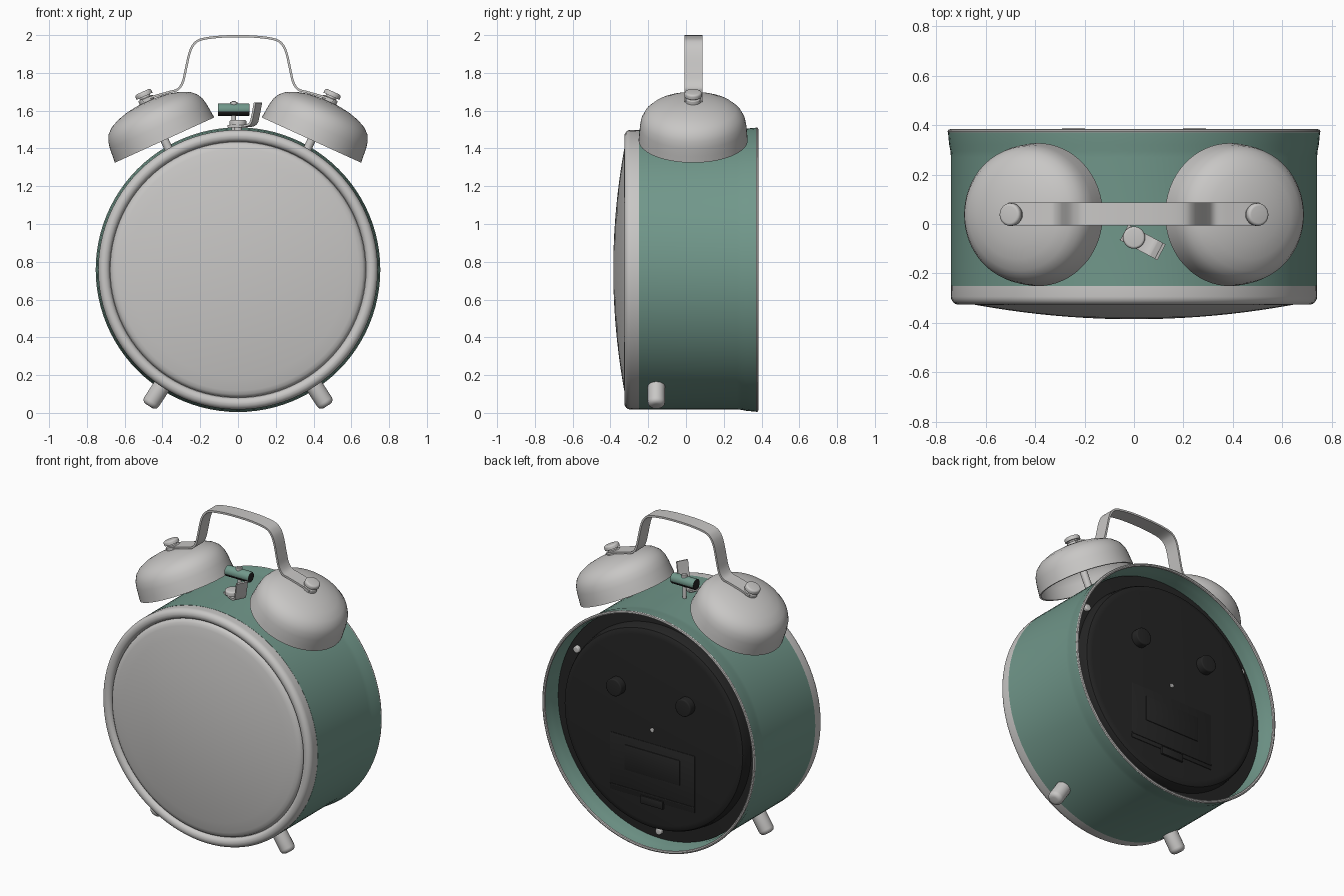
import bpy, bmesh, math
from mathutils import Matrix, Vector

if "Cube" in bpy.data.objects:
    bpy.data.objects.remove(bpy.data.objects["Cube"])

CZ = 0.758          # height of the case axis
TILT = math.radians(24.5)


def material(name, rgb):
    m = bpy.data.materials.new(name)
    m.diffuse_color = (*rgb, 1)
    m.use_nodes = True
    m.node_tree.nodes["Principled BSDF"].inputs["Base Color"].default_value = m.diffuse_color
    return m


GREEN = material("sage_green", (0.165, 0.312, 0.257))
METAL = material("warm_grey_metal", (0.58, 0.57, 0.56))
BLACK = material("black_plastic", (0.018, 0.018, 0.018))


def finish(bm, name, mat, matrix=None, angle=35):
    bmesh.ops.remove_doubles(bm, verts=bm.verts, dist=1e-5)
    bmesh.ops.recalc_face_normals(bm, faces=bm.faces)
    if matrix:
        bm.transform(matrix)
    me = bpy.data.meshes.new(name)
    bm.to_mesh(me)
    bm.free()
    me.materials.append(mat)
    me.shade_smooth()
    me.set_sharp_from_angle(angle=math.radians(angle))
    ob = bpy.data.objects.new(name, me)
    bpy.context.collection.objects.link(ob)
    return ob


def lathe(name, profile, mat, matrix, closed=False, n=64):
    """Revolve (radius, height) points round local z."""
    bm = bmesh.new()
    rings = [[bm.verts.new((r * math.cos(2 * math.pi * i / n), r * math.sin(2 * math.pi * i / n), h))
              for i in range(n)] if r > 0 else [bm.verts.new((0, 0, h))] for r, h in profile]
    pairs = list(zip(rings, rings[1:])) + ([(rings[-1], rings[0])] if closed else [])
    for a, b in pairs:
        if len(a) == 1 and len(b) == 1:      # both on the axis
            continue
        for i in range(n):
            j = (i + 1) % n
            if len(a) == 1:
                bm.faces.new((a[0], b[i], b[j]))
            elif len(b) == 1:
                bm.faces.new((a[i], a[j], b[0]))
            else:
                bm.faces.new((a[i], a[j], b[j], b[i]))
    return finish(bm, name, mat, matrix)


def pin(name, r, h0, h1, mat, matrix, bev=0.006, n=24):
    """Cylinder along local z with rounded top."""
    top = [(r - bev + bev * math.cos(t), h1 - bev + bev * math.sin(t))
           for t in [k * math.pi / 8 for k in range(5)]]
    return lathe(name, [(0, h0), (r, h0)] + top + [(0, h1)], mat, matrix, n=n)


def box(name, centre, size, mat, bev=0.003):
    bm = bmesh.new()
    bmesh.ops.create_cube(bm, size=1)
    bm.transform(Matrix.Diagonal((*size, 1)))
    bmesh.ops.bevel(bm, geom=bm.edges[:], offset=bev, segments=2, affect='EDGES', profile=0.5)
    return finish(bm, name, mat, Matrix.Translation(centre))


def smooth_path(pts, steps=6):
    p = [Vector(q) for q in pts]
    p = [2 * p[0] - p[1]] + p + [2 * p[-1] - p[-2]]
    out = []
    for a, b, c, d in zip(p, p[1:], p[2:], p[3:]):
        for k in range(steps):
            t = k / steps
            out.append(0.5 * (2 * b + (c - a) * t + (2 * a - 5 * b + 4 * c - d) * t * t
                              + (3 * b - a - 3 * c + d) * t ** 3))
    return out + [p[-2]]


def strap(name, pts, half_width, thick, mat, matrix):
    """Flat band following (x, z) points, wide in y."""
    path = smooth_path(pts)
    bm, rows = bmesh.new(), []
    for i, p in enumerate(path):
        d = (path[min(i + 1, len(path) - 1)] - path[max(i - 1, 0)]).normalized()
        nrm = Vector((-d.y, d.x)) * thick / 2
        rows.append([bm.verts.new((q.x, y, q.y)) for q, y in
                     ((p + nrm, -half_width), (p + nrm, half_width),
                      (p - nrm, half_width), (p - nrm, -half_width))])
    for a, b in zip(rows, rows[1:]):
        for k in range(4):
            bm.faces.new((a[k], a[(k + 1) % 4], b[(k + 1) % 4], b[k]))
    bm.faces.new(rows[0])
    bm.faces.new(rows[-1])
    return finish(bm, name, mat, matrix)


def at(x, y, z):
    return Matrix.Translation((x, y, z))


BACK = at(0, 0, CZ) @ Matrix.Rotation(-math.pi / 2, 4, 'X')   # local z -> +y, local y -> -z

# Case shell with flared back, rolled metal edge
lathe("case_shell", [(.74, -.25), (.74, .27), (.742, .295), (.747, .32), (.752, .372),
                     (.742, .372), (.735, .32), (.728, .29), (.722, -.25)], GREEN, BACK, True, 96)
lathe("back_rim", [(.7435 + .010 * math.cos(t), .374 + .009 * math.sin(t))
                   for t in [k * math.pi / 4 for k in range(8)]], METAL, BACK, True, 96)

# Front bezel and domed glass with rounded edge
arc = [k * math.pi / 12 for k in range(7)]
lathe("front_bezel", [(.66, -.25), (.739, -.25)]
      + [(.709 + .031 * math.cos(t), -.293 - .033 * math.sin(t)) for t in arc]
      + [(.707 - .029 * math.sin(t), -.298 - .028 * math.cos(t)) for t in arc] + [(.66, -.29)],
      METAL, BACK, True, 96)
lathe("front_glass", [(0, -.385)] + [(.64 * k / 10, -.385 + .058 * (k / 10) ** 2) for k in range(1, 11)]
      + [(.66, -.321), (.672, -.311), (.677, -.297), (.677, -.27)], METAL, BACK, n=96)

# Back plate: flange with raised rounded disc
lathe("back_plate", [(0, .339), (.595, .337), (.615, .334), (.63, .326), (.638, .31),
                     (.645, .262), (.724, .258), (.724, .24)], BLACK, BACK, n=96)
for k in range(3):
    a = math.radians(30 + 120 * k)
    pin("plate_screw", .021, .25, .284, METAL,
        at(.672 * math.cos(a), 0, .672 * math.sin(a)) @ BACK)
pin("centre_button", .013, .33, .347, METAL, BACK, .004, 16)
for s in (-1, 1):
    pin("setting_knob", .055, .33, .385, BLACK, at(.245 * s, 0, .222) @ BACK, .008, 32)

# Battery door in low relief
box("battery_door", (0, .335, CZ - .27), (.60, .012, .365), BLACK)
box("door_panel", (0, .338, CZ - .222), (.39, .014, .16), BLACK)
box("door_ledge", (0, .338, CZ - .42), (.60, .012, .012), BLACK)
box("door_latch", (0, .340, CZ - .46), (.16, .02, .05), BLACK)

# Bells, posts, studs and feet on both sides
bell = [(.289, -.003), (.286, .03), (.282, .075), (.275, .112), (.257, .147), (.227, .174),
        (.18, .196), (.12, .212), (.06, .220), (0, .222)]
inner = [(0, .21)] + [(r - .012, h - .010) for r, h in bell[-2:0:-1]] + [(.278, -.003)]
for s, side in ((-1, "left"), (1, "right")):
    m = at(.39 * s, .038, 1.447) @ Matrix.Rotation(s * TILT, 4, 'Y')
    lathe(side + "_bell", bell + inner + [bell[0]], METAL, m)
    pin(side + "_bell_post", .022, -.12, .215, METAL, m)
    pin(side + "_stud_washer", .042, .215, .243, METAL, m)
    pin(side + "_stud_neck", .03, .23, .262, METAL, m)
    pin(side + "_stud_cap", .046, .252, .278, METAL, m, .012)
    foot = at(0, -.157, CZ) @ Matrix.Rotation(math.pi - s * math.radians(33.2), 4, 'Y')
    pin(side + "_foot", .046, .70, .862, METAL, foot, .026)

# Carrying handle, mirrored path
half = [(-.505, 1.652), (-.46, 1.671), (-.37, 1.697), (-.32, 1.712), (-.293, 1.75), (-.278, 1.81),
        (-.258, 1.90), (-.235, 1.95), (-.195, 1.977), (-.10, 1.991)]
strap("carrying_handle", half + [(0, 1.994)] + [(-x, z) for x, z in half[::-1]],
      .047, .012, METAL, at(0, .04, 0))

# Hammer between the bells: green on top, black underside and ends
pin("hammer_post", .012, 1.47, 1.65, METAL, at(-.022, .045, 0), .004, 16)
pin("hammer_nut", .02, 1.62, 1.647, METAL, at(-.022, .045, 0), .004, 16)
head = pin("hammer_head", .033, -.083, .083, GREEN,
           at(-.022, .045, 1.605) @ Matrix.Rotation(math.pi / 2, 4, 'Y'))
head.data.materials.append(BLACK)
for f in head.data.polygons:
    f.material_index = int(f.normal.z < -.2 or abs(f.normal.x) > .9)

# Stop lever on top of the case
pin("lever_base", .022, 1.47, 1.54, METAL, at(0, -.055, 0))
pin("lever_cap", .045, 1.523, 1.551, METAL, at(0, -.055, 0), .01)
strap("stop_lever", [(-.045, 1.518), (0, 1.518), (.06, 1.52), (.092, 1.535), (.105, 1.575), (.12, 1.643)],
      .036, .012, METAL, at(0, -.055, 0) @ Matrix.Rotation(math.radians(-28), 4, 'Z'))
